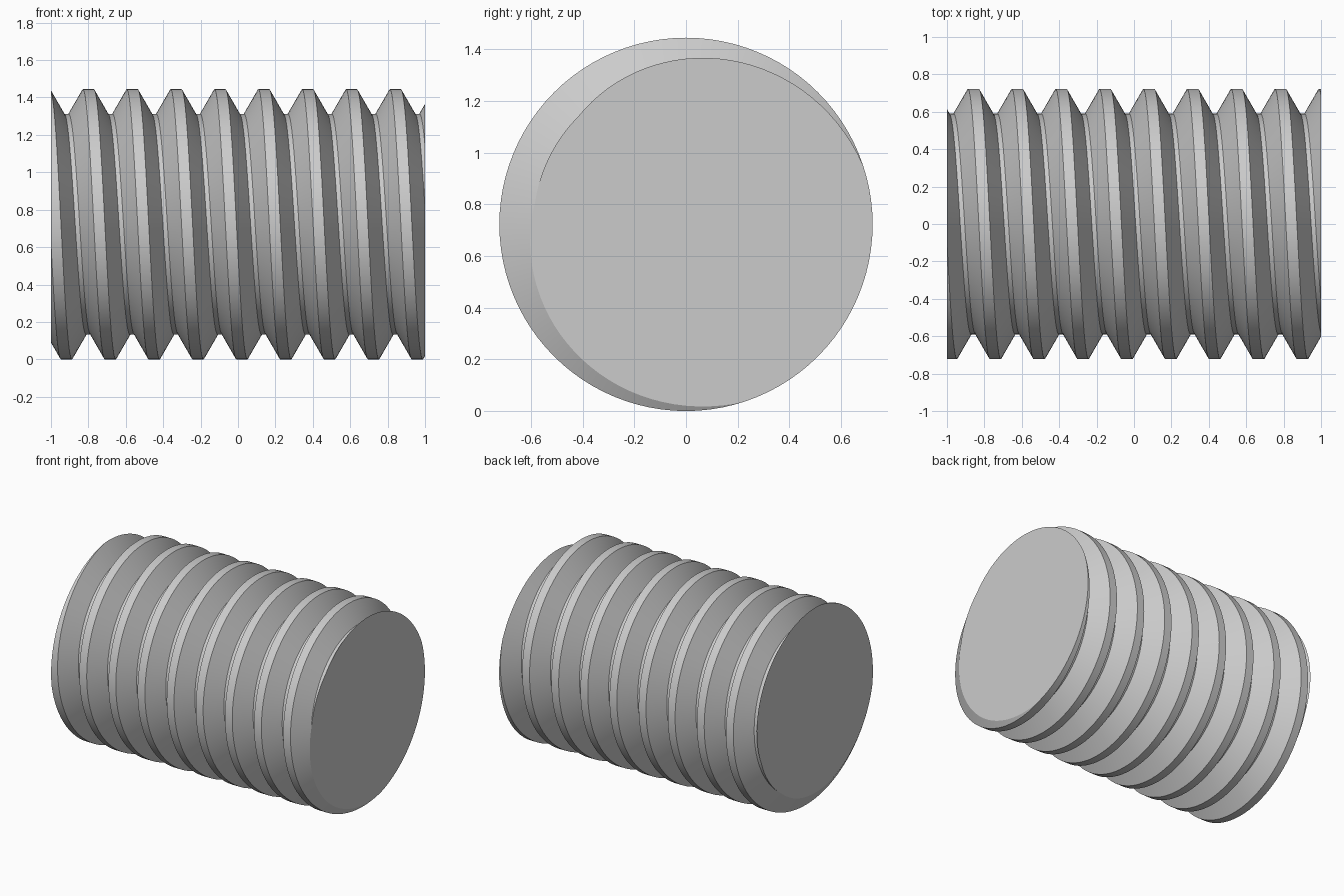
import bpy, bmesh
from math import sin, cos, pi, radians

cube = bpy.data.objects.get("Cube")
if cube:
    bpy.data.objects.remove(cube)

OUTER, ROOT = 0.722, 0.59     # crest and root radius
PITCH = 0.2345                # advance per turn
CREST, VALLEY = 0.059, 0.024  # flat widths
START = -0.80                 # crest centre on the top line
SEGS = 96
FLANK = (PITCH - CREST - VALLEY) / 2

# one pitch of thread profile: (offset along the axis, radius)
profile = [
    (-CREST / 2, OUTER),
    (CREST / 2, OUTER),
    (CREST / 2 + FLANK, ROOT),
    (CREST / 2 + FLANK + VALLEY, ROOT),
]

bm = bmesh.new()

# helical rows of the profile, running past both ends
rows = []
for k in range(-4 * SEGS, 11 * SEGS + 1):
    a = 2 * pi * k / SEGS
    x0 = START + PITCH * k / SEGS
    rows.append([bm.verts.new((x0 + dx, -r * sin(a), OUTER + r * cos(a)))
                 for dx, r in profile])

# thread surface; each turn is stitched to the next one
for k in range(len(rows) - 1):
    p, q = rows[k], rows[k + 1]
    strips = list(zip(p, p[1:], q[1:], q))
    if k + 1 + SEGS < len(rows):
        strips.append((p[3], rows[k + SEGS][0], rows[k + 1 + SEGS][0], q[3]))
    for quad in strips:
        bm.faces.new(quad)

# trim square at both ends and close with flat caps
for side in (-1, 1):
    bmesh.ops.bisect_plane(bm, geom=bm.verts[:] + bm.edges[:] + bm.faces[:],
                           dist=1e-6, plane_co=(side, 0, 0),
                           plane_no=(side, 0, 0), clear_outer=True)
bmesh.ops.remove_doubles(bm, verts=bm.verts[:], dist=1e-5)
bmesh.ops.holes_fill(bm, edges=[e for e in bm.edges if e.is_boundary], sides=0)
bmesh.ops.recalc_face_normals(bm, faces=bm.faces[:])

mesh = bpy.data.meshes.new("threaded_rod")
bm.to_mesh(mesh)
bm.free()
rod = bpy.data.objects.new("threaded_rod", mesh)
bpy.context.collection.objects.link(rod)

# plain grey material
grey = bpy.data.materials.new("light_grey")
grey.use_nodes = True
colour = (0.6, 0.6, 0.6, 1)
grey.diffuse_color = colour
grey.node_tree.nodes["Principled BSDF"].inputs["Base Color"].default_value = colour
mesh.materials.append(grey)

# smooth round the axis, crisp at thread edges and caps
bpy.ops.object.select_all(action='DESELECT')
rod.select_set(True)
bpy.context.view_layer.objects.active = rod
bpy.ops.object.shade_smooth_by_angle(angle=radians(20))
